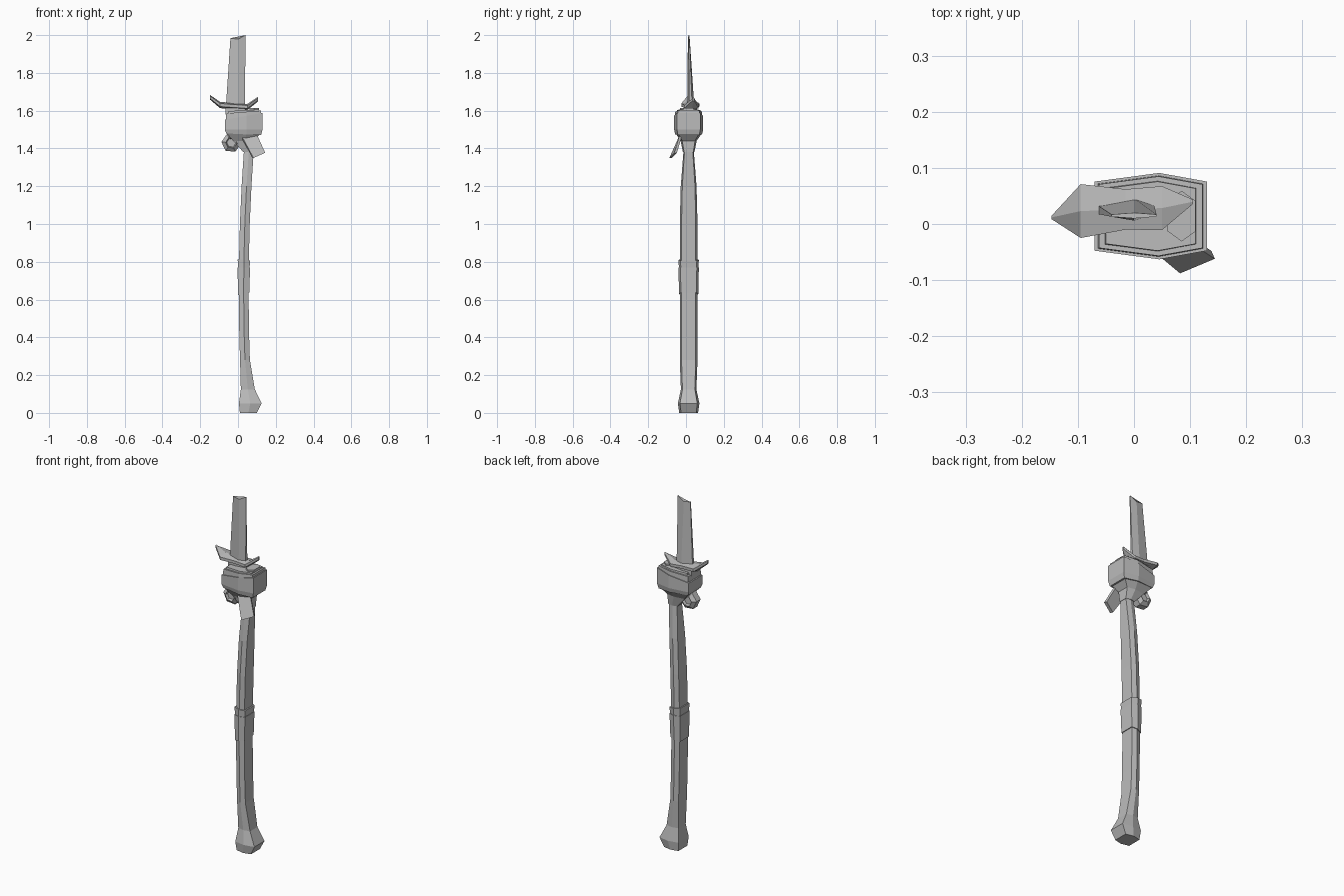
import bpy, bmesh, math
from mathutils import Vector

cube = bpy.data.objects.get("Cube")
if cube:
    bpy.data.objects.remove(cube, do_unlink=True)

grey = bpy.data.materials.new("plain_grey")
grey.use_nodes = True
colour = (0.5, 0.5, 0.5, 1)
grey.diffuse_color = colour
grey.node_tree.nodes["Principled BSDF"].inputs["Base Color"].default_value = colour


def loft(name, rings):
    """Skin a row of equal rings and cap both ends, with flat faces."""
    bm = bmesh.new()
    rows = [[bm.verts.new(point) for point in ring] for ring in rings]
    for lower, upper in zip(rows, rows[1:]):
        for i in range(len(lower)):
            bm.faces.new((lower[i - 1], lower[i], upper[i], upper[i - 1]))
    bm.faces.new(rows[0])
    bm.faces.new(rows[-1])
    bmesh.ops.recalc_face_normals(bm, faces=bm.faces)
    mesh = bpy.data.meshes.new(name)
    bm.to_mesh(mesh)
    bm.free()
    mesh.materials.append(grey)
    bpy.context.collection.objects.link(bpy.data.objects.new(name, mesh))


def section(z, x, half_x, half_y, y=0.014, ridge=0, cheek=0.8, tilt=0, dip=0):
    """Level hexagon: flat ends in x, a ridge at the front and the back."""
    ring = []
    for side in (-1, 1):
        ring += [Vector((x - side * half_x, y + side * cheek * half_y, z - side * tilt * half_x)),
                 Vector((x + ridge, y + side * half_y, z + tilt * ridge - dip)),
                 Vector((x + side * half_x, y + side * cheek * half_y, z + side * tilt * half_x))]
    return ring


def shaft_section(z, swell=0, tilt=0):
    """The shaft bows along a parabola and thins out near the head."""
    bow = 0.03 + 0.05 * (z - 0.65) ** 2
    thinning = 0.13 * max(0, z - 1) ** 2
    return section(z, bow, 0.026 + swell, 0.047 - thinning + swell, tilt=tilt)


def head_section(z, size, tilt=0):
    """The head keeps one outline, scaled for each layer."""
    return section(z, 0.03, 0.1 * size, 0.077 * size, ridge=0.015 * size, tilt=tilt)


# Curved shaft rising from a flared foot
foot = [section(0, x=0.055, half_x=0.045, half_y=0.05),
        section(0.05, x=0.065, half_x=0.06, half_y=0.057),
        section(0.125, x=0.052, half_x=0.037, half_y=0.041)]
loft("shaft", foot + [shaft_section(0.28)] + [shaft_section(0.2 * step) for step in range(2, 8)])

# Grip wraps, each swelling towards its top
loft("lower_grip_wrap", [shaft_section(0.63, swell=0.004, tilt=0.25),
                         shaft_section(0.77, swell=0.007)])
loft("upper_grip_wrap", [shaft_section(0.76, swell=0.004),
                         shaft_section(0.81, swell=0.007, tilt=-0.1)])

# Head: tapering socket, then slanted bandage layers
loft("head_socket", [shaft_section(1.38, swell=0.002), head_section(1.44, size=0.55),
                     head_section(1.48, size=0.9), head_section(1.57, size=0.9)])
loft("lower_bandage", [head_section(1.475, size=0.92, tilt=-0.05),
                       head_section(1.5, size=1),
                       head_section(1.57, size=1, tilt=0.18)])
loft("upper_bandage", [head_section(1.55, size=0.95, tilt=0.18),
                       head_section(1.593, size=0.92, tilt=0.08)])
loft("top_bandage", [head_section(1.57, size=0.84),
                     head_section(1.602, size=0.8, tilt=0.05)])
loft("shaft_stub", [section(z, x=0.085, half_x=0.025, half_y=0.045, cheek=0.6)
                    for z in (1.57, 1.614)])

# Blade with a broken tip, and its collar under the guard
loft("blade", [section(1.59, x=-0.015, half_x=0.051, half_y=0.02, y=0.026,
                       ridge=0.015, cheek=0.4),
               section(1.992, x=0, half_x=0.04, half_y=0.005, y=0.015,
                       cheek=0.4, tilt=0.2, dip=0.014)])
loft("blade_collar", [section(z, x=-0.013, half_x=0.053, half_y=0.026, y=0.025)
                      for z in (1.58, 1.62)])

# Guard: a flat ridged bar whose pointed ends bend up and twist apart
guard_rings = []
for x, half_width, z in ((-0.147, 0.003, 1.67), (-0.095, 0.048, 1.63), (-0.015, 0.036, 1.624),
                         (0.05, 0.039, 1.62), (0.105, 0.004, 1.66)):
    middle = Vector((x, 0.026 + 7 * (x + 0.02) ** 3, z))
    across = Vector((0, half_width, 0))
    up = Vector((0, 0, 0.012 + 0.1 * half_width))
    guard_rings.append([middle + across - up / 2, middle + across + up / 2, middle + up,
                        middle - across + up / 2, middle - across - up / 2, middle - up])
loft("guard", guard_rings)

# Hanging six-sided bead, bevelled and hollowed on both faces
bead_centre = Vector((-0.036, 0.012, 1.43))
bead_rings = []
for radius, offset in ((0.024, -0.02), (0.03, -0.034), (0.052, -0.018),
                       (0.052, 0.018), (0.03, 0.034), (0.024, 0.02)):
    corners = [math.radians(60 * i - 5) for i in range(6)]
    bead_rings.append([bead_centre + Vector((radius * math.cos(a), offset, radius * math.sin(a)))
                       for a in corners])
loft("bead", bead_rings)

# Loose cloth end, hanging outwards from the head
thickness = Vector((-0.006, 0.014, 0))
cloth_rings = []
for left, right in (((0.015, -0.032, 1.475), (0.095, -0.03, 1.485)),
                    ((0.082, -0.088, 1.35), (0.144, -0.062, 1.377))):
    left, right = Vector(left), Vector(right)
    cloth_rings.append([left, right, right + thickness, left + thickness])
loft("cloth_end", cloth_rings)
